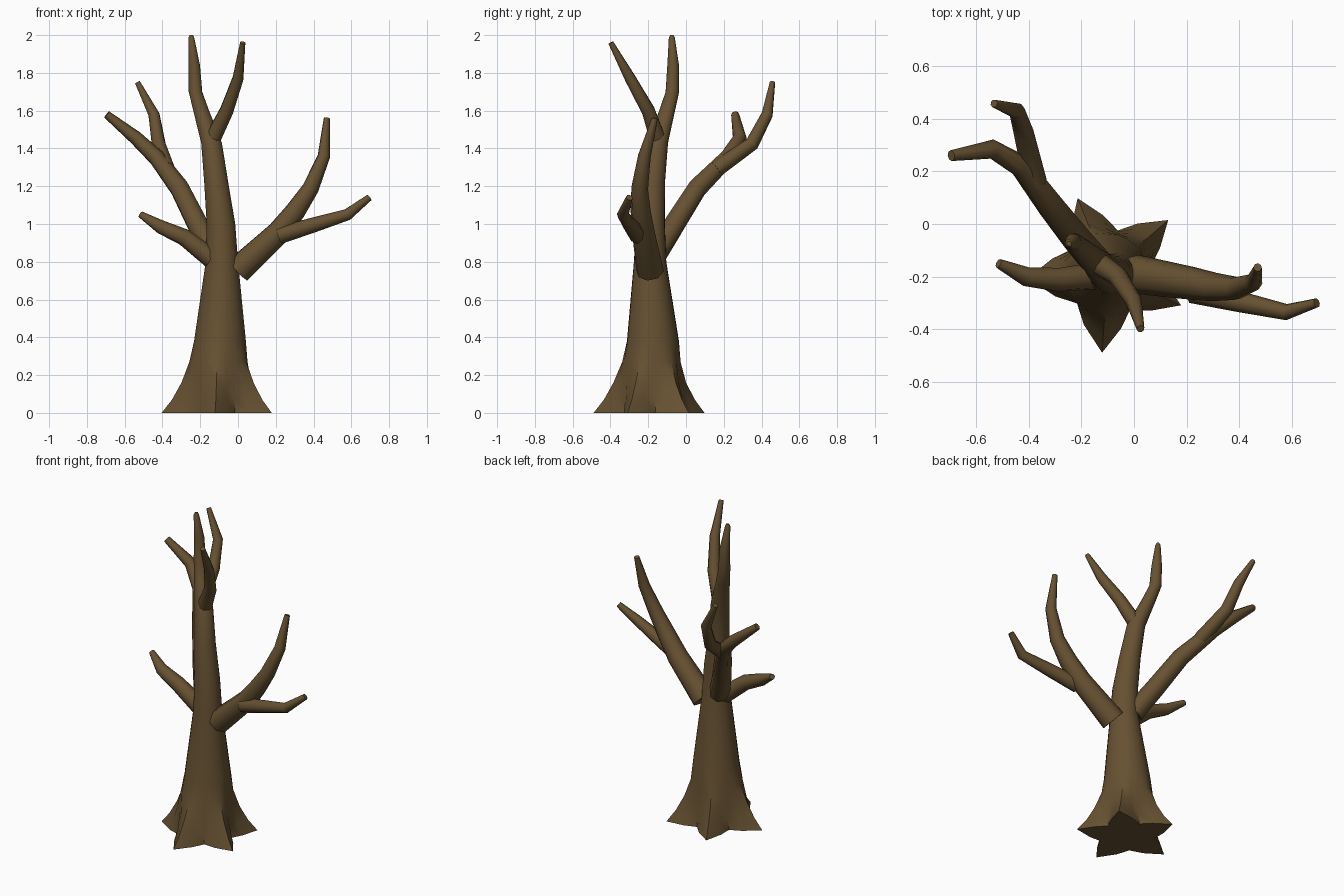
import bpy, bmesh, math
from mathutils import Vector

if "Cube" in bpy.data.objects:
    bpy.data.objects.remove(bpy.data.objects["Cube"])

bark = bpy.data.materials.new("brown bark")
bark.diffuse_color = (0.135, 0.083, 0.032, 1)
bark.use_nodes = True
bark.node_tree.nodes["Principled BSDF"].inputs["Base Color"].default_value = bark.diffuse_color

ROOT_ANGLES = [math.radians(a) for a in (112, 41, -24, -94, -176)]


def loft(name, rings, angle=50):
    """Skin a list of equal-length point rings and cap both ends."""
    bm = bmesh.new()
    vs = [[bm.verts.new(p) for p in ring] for ring in rings]
    n = len(vs[0])
    for a, b in zip(vs, vs[1:]):
        for i in range(n):
            j = (i + 1) % n
            bm.faces.new((a[i], a[j], b[j], b[i]))
    bm.faces.new(vs[0][::-1])
    bm.faces.new(vs[-1])
    bmesh.ops.recalc_face_normals(bm, faces=bm.faces)
    me = bpy.data.meshes.new(name)
    bm.to_mesh(me)
    bm.free()
    me.materials.append(bark)
    ob = bpy.data.objects.new(name, me)
    bpy.context.collection.objects.link(ob)
    bpy.ops.object.select_all(action='DESELECT')
    ob.select_set(True)
    bpy.context.view_layer.objects.active = ob
    bpy.ops.object.shade_smooth_by_angle(angle=math.radians(angle))
    return ob


def branch(name, path, sides=8):
    """Tapered limb; path entries are x, y, z, radius."""
    pts = [Vector(p[:3]) for p in path]
    rings, side = [], None
    for i, p in enumerate(pts):
        d = Vector()
        if i > 0:
            d += (p - pts[i - 1]).normalized()
        if i < len(pts) - 1:
            d += (pts[i + 1] - p).normalized()
        d.normalize()
        ref = side if side else Vector((0.3, 1, 0))
        side = (ref - d * ref.dot(d)).normalized()
        up = d.cross(side)
        r = path[i][3]
        rings.append([p + (side * math.cos(t) + up * math.sin(t)) * r
                      for t in (math.tau * k / sides for k in range(sides))])
    return loft(name, rings)


def trunk(path, per_root=4):
    """Trunk; entries are x, y, z, valley radius, root-tip radius."""
    angles = []
    for k, a in enumerate(ROOT_ANGLES):
        b = ROOT_ANGLES[(k + 1) % 5]
        span = (a - b) % math.tau
        angles += [(a - span * s / per_root,
                    abs(1 - 2 * s / per_root)) for s in range(per_root)]
    rings = []
    for x, y, z, r0, r1 in path:
        rings.append([Vector((x + math.cos(a) * (r0 + (r1 - r0) * w ** 1.4),
                              y + math.sin(a) * (r0 + (r1 - r0) * w ** 1.4), z))
                      for a, w in angles])
    return loft("trunk", rings)


# Trunk with flared star-shaped roots, bending into the highest tip
trunk([(-.10, -.185, 0, .165, .305),
       (-.10, -.185, .07, .16, .25),
       (-.10, -.185, .16, .155, .20),
       (-.10, -.18, .27, .148, .158),
       (-.095, -.175, .38, .138, .138),
       (-.085, -.19, .80, .086, .086),
       (-.09, -.188, 1.0, .076, .076),
       (-.115, -.175, 1.22, .064, .064),
       (-.14, -.15, 1.43, .055, .055),
       (-.195, -.10, 1.60, .042, .042),
       (-.225, -.072, 1.70, .036, .036),
       (-.232, -.068, 1.84, .031, .031),
       (-.247, -.075, 1.985, .016, .016),
       (-.247, -.075, 2.0, .009, .009)])

# Upper fork
branch("upper_branch", [(-.135, -.15, 1.45, .045), (-.06, -.20, 1.60, .038),
                        (.0, -.295, 1.77, .031), (.025, -.398, 1.96, .015)])

# Right limb and its twig
branch("right_branch", [(.0, -.19, .755, .075), (.215, -.225, .955, .063),
                        (.305, -.24, 1.07, .055), (.385, -.245, 1.19, .045),
                        (.455, -.22, 1.36, .034), (.47, -.165, 1.56, .016)])
branch("right_twig", [(.22, -.255, .94, .046), (.40, -.295, .995, .04),
                      (.58, -.335, 1.05, .031), (.695, -.30, 1.14, .018)])

# Rear left limb and its twig
branch("rear_left_branch", [(-.13, -.16, .84, .062), (-.215, -.06, 1.0, .058),
                            (-.31, .06, 1.19, .053), (-.43, .22, 1.35, .044),
                            (-.54, .285, 1.455, .037), (-.695, .26, 1.58, .021)])
branch("rear_left_twig", [(-.375, .16, 1.29, .044), (-.42, .35, 1.425, .038),
                          (-.445, .43, 1.58, .031), (-.532, .458, 1.75, .015)])

# Short left limb
branch("left_branch", [(-.13, -.195, .81, .055), (-.285, -.212, .93, .046),
                       (-.41, -.20, .985, .037), (-.515, -.15, 1.05, .018)])
